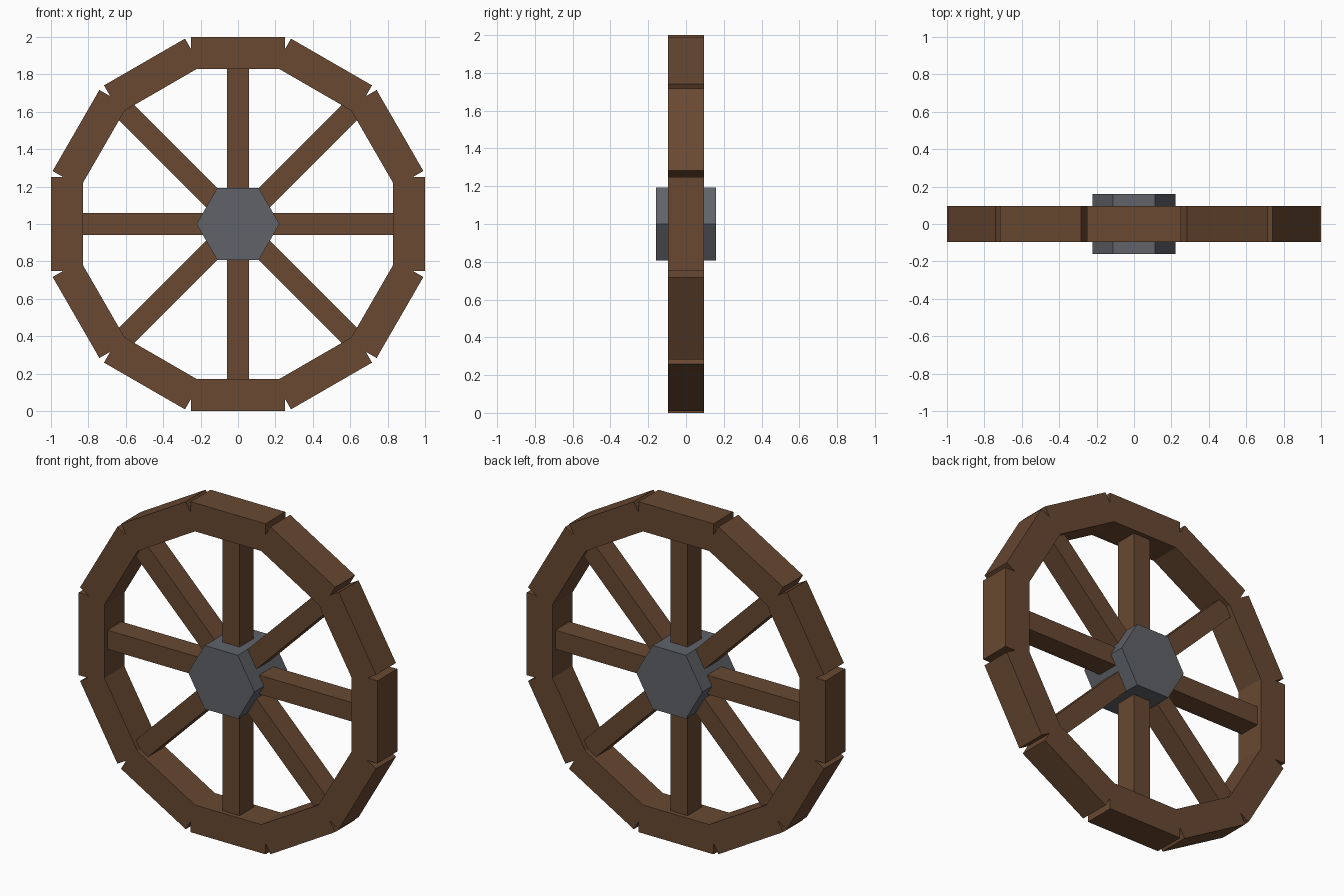
import bpy, math
from mathutils import Matrix, Vector

if "Cube" in bpy.data.objects:
    bpy.data.objects.remove(bpy.data.objects["Cube"])

CENTRE = Matrix.Translation((0, 0, 1))

def material(name, col):
    m = bpy.data.materials.new(name)
    m.diffuse_color = (*col, 1)
    m.use_nodes = True
    m.node_tree.nodes["Principled BSDF"].inputs["Base Color"].default_value = m.diffuse_color
    return m

wood = material("brown wood", (0.14, 0.066, 0.031))
iron = material("grey iron", (0.115, 0.123, 0.14))

def radial_box(name, angle, r0, r1, depth, width):
    """Box running from radius r0 to r1 at an angle around the axle (y)."""
    bpy.ops.mesh.primitive_cube_add(size=1)
    ob = bpy.context.object
    ob.name = name
    ob.data.transform(CENTRE @ Matrix.Rotation(angle, 4, 'Y')
                      @ Matrix.Translation(((r0 + r1) / 2, 0, 0))
                      @ Matrix.Diagonal((r1 - r0, depth, width, 1)))
    ob.data.materials.append(wood)

# Rim: twelve straight blocks leaving notches on the outside
for i in range(12):
    radial_box(f"rim_block_{i + 1}", i * math.tau / 12, 0.828, 1.0, 0.19, 0.50)

# Eight spokes from the hub into the rim
for i in range(8):
    radial_box(f"spoke_{i + 1}", i * math.tau / 8, 0.12, 0.875, 0.135, 0.115)

# Six-sided hub with corners pointing along x
bpy.ops.mesh.primitive_cylinder_add(vertices=6, radius=0.222, depth=0.32)
hub = bpy.context.object
hub.name = "hub"
hub.data.transform(CENTRE @ Matrix.Rotation(math.pi / 2, 4, 'X')
                   @ Matrix.Rotation(math.pi / 6, 4, 'Z'))
hub.data.materials.append(iron)
